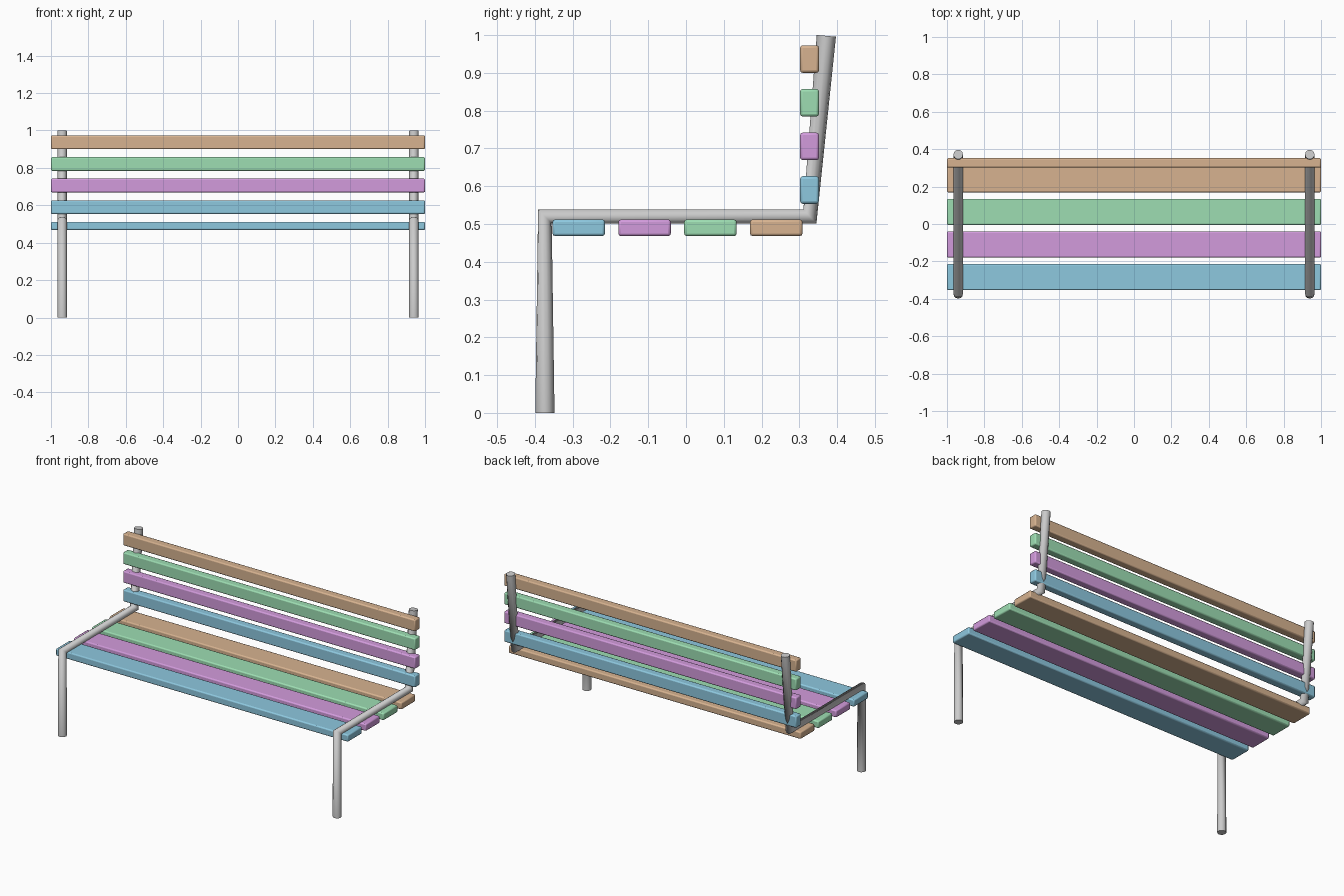
import bpy

if "Cube" in bpy.data.objects:
    bpy.data.objects.remove(bpy.data.objects["Cube"])

COLOURS = {
    "blue": (0.27, 0.58, 0.74, 1), "pink": (0.65, 0.33, 0.72, 1),
    "green": (0.34, 0.73, 0.45, 1), "tan": (0.68, 0.45, 0.28, 1),
}
mats = []
for name, rgba in COLOURS.items():
    m = bpy.data.materials.new(name)
    m.diffuse_color = rgba
    m.use_nodes = True
    m.node_tree.nodes["Principled BSDF"].inputs["Base Color"].default_value = m.diffuse_color
    mats.append(m)


def slat(name, y, z, depth, height, mat):
    bpy.ops.mesh.primitive_cube_add(size=1, location=(0, y, z))
    ob = bpy.context.object
    ob.name = name
    ob.scale = (2, depth, height)
    bpy.ops.object.transform_apply(location=False, rotation=False, scale=True)
    ob.data.materials.append(mat)
    bev = ob.modifiers.new("soft_edges", "BEVEL")
    bev.width = 0.007
    bev.segments = 2
    bpy.ops.object.shade_smooth_by_angle()


# Seat and backrest slats, same colour order in both
for i, mat in enumerate(mats):
    slat(f"seat_slat_{i + 1}", -0.284 + 0.1743 * i, 0.49, 0.139, 0.044, mat)
    slat(f"back_slat_{i + 1}", 0.327, 0.59 + 0.1155 * i, 0.05, 0.073, mat)

# Bent tube frames: front leg, seat rail and leaning back post
PATH = [(-0.3735, 0), (-0.3735, 0.52), (0.328, 0.52), (0.3715, 0.998)]
for side, x in (("left", -0.94), ("right", 0.94)):
    cu = bpy.data.curves.new(f"{side}_frame", "CURVE")
    cu.dimensions = "3D"
    cu.bevel_depth = 0.0255
    cu.bevel_resolution = 4
    cu.use_fill_caps = True
    sp = cu.splines.new("POLY")
    sp.points.add(len(PATH) - 1)
    for p, (y, z) in zip(sp.points, PATH):
        p.co = (x, y, z, 1)
    sp.use_smooth = True
    ob = bpy.data.objects.new(f"{side}_frame", cu)
    bpy.context.collection.objects.link(ob)
